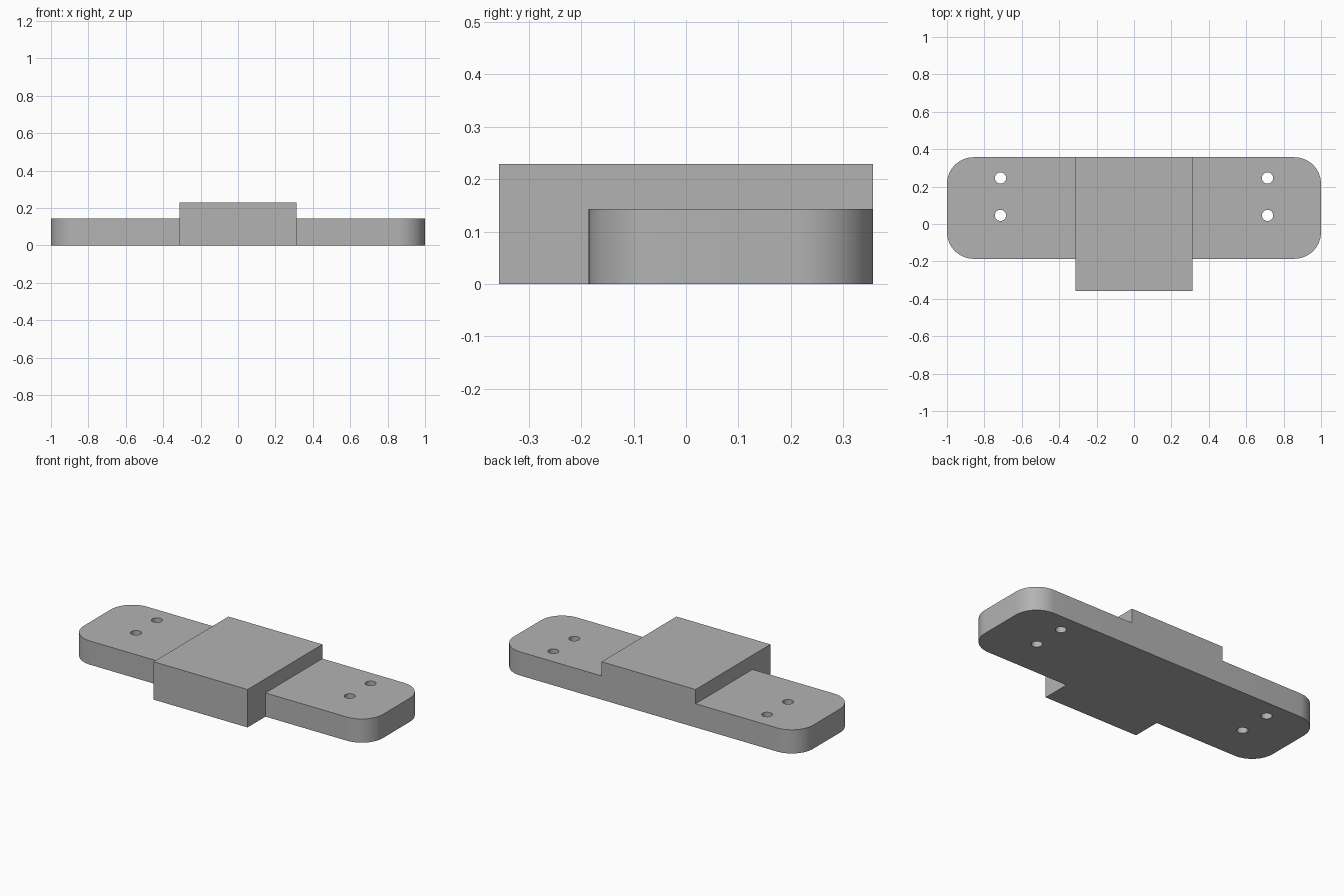
import bpy, bmesh, math
from mathutils import Matrix

default = bpy.data.objects.get("Cube")
if default:
    bpy.data.objects.remove(default, do_unlink=True)

# Single grey material
GREY = (0.45, 0.45, 0.45, 1)
grey = bpy.data.materials.new("plain grey")
grey.use_nodes = True
grey.diffuse_color = GREY
grey.node_tree.nodes["Principled BSDF"].inputs["Base Color"].default_value = GREY


def finish(name, bm):
    mesh = bpy.data.meshes.new(name)
    bm.to_mesh(mesh)
    bm.free()
    mesh.materials.append(grey)
    obj = bpy.data.objects.new(name, mesh)
    bpy.context.collection.objects.link(obj)
    return obj


def box(name, x, y0, y1, z1, corner=0):
    """Box from -x to x, y0 to y1, 0 to z1, with optional rounded upright corners."""
    bm = bmesh.new()
    place = Matrix.Translation((0, (y0 + y1) / 2, z1 / 2)) @ Matrix.Diagonal((2 * x, y1 - y0, z1, 1))
    bmesh.ops.create_cube(bm, size=1, matrix=place)
    if corner:
        upright = [e for e in bm.edges if abs(e.verts[0].co.z - e.verts[1].co.z) > z1 / 2]
        bmesh.ops.bevel(bm, geom=upright, offset=corner, segments=16, profile=0.5, affect='EDGES')
    return finish(name, bm)


def combine(target, other, operation):
    mod = target.modifiers.new(operation.title(), 'BOOLEAN')
    mod.operation, mod.solver, mod.object = operation, 'EXACT', other
    bpy.context.view_layer.objects.active = target
    bpy.ops.object.modifier_apply(modifier=mod.name)
    bpy.data.objects.remove(other, do_unlink=True)


# Round-cornered plate joined with the raised centre block
bracket = box("mounting_bracket", 1, -0.186, 0.357, 0.143, corner=0.143)
combine(bracket, box("centre_block", 0.314, -0.357, 0.357, 0.229), 'UNION')

# Two screw holes through each end
holes = bmesh.new()
for x in (-0.714, 0.714):
    for y in (0.046, 0.246):
        bmesh.ops.create_cone(holes, cap_ends=True, segments=32, radius1=0.03, radius2=0.03,
                              depth=0.4, matrix=Matrix.Translation((x, y, 0.07)))
drill = finish("hole_cutter", holes)
drill.hide_render = True
combine(bracket, drill, 'DIFFERENCE')

# Smooth the round walls, keep the edges sharp
bpy.ops.object.select_all(action='DESELECT')
bracket.select_set(True)
bpy.context.view_layer.objects.active = bracket
bpy.ops.object.shade_smooth_by_angle(angle=math.radians(30))
